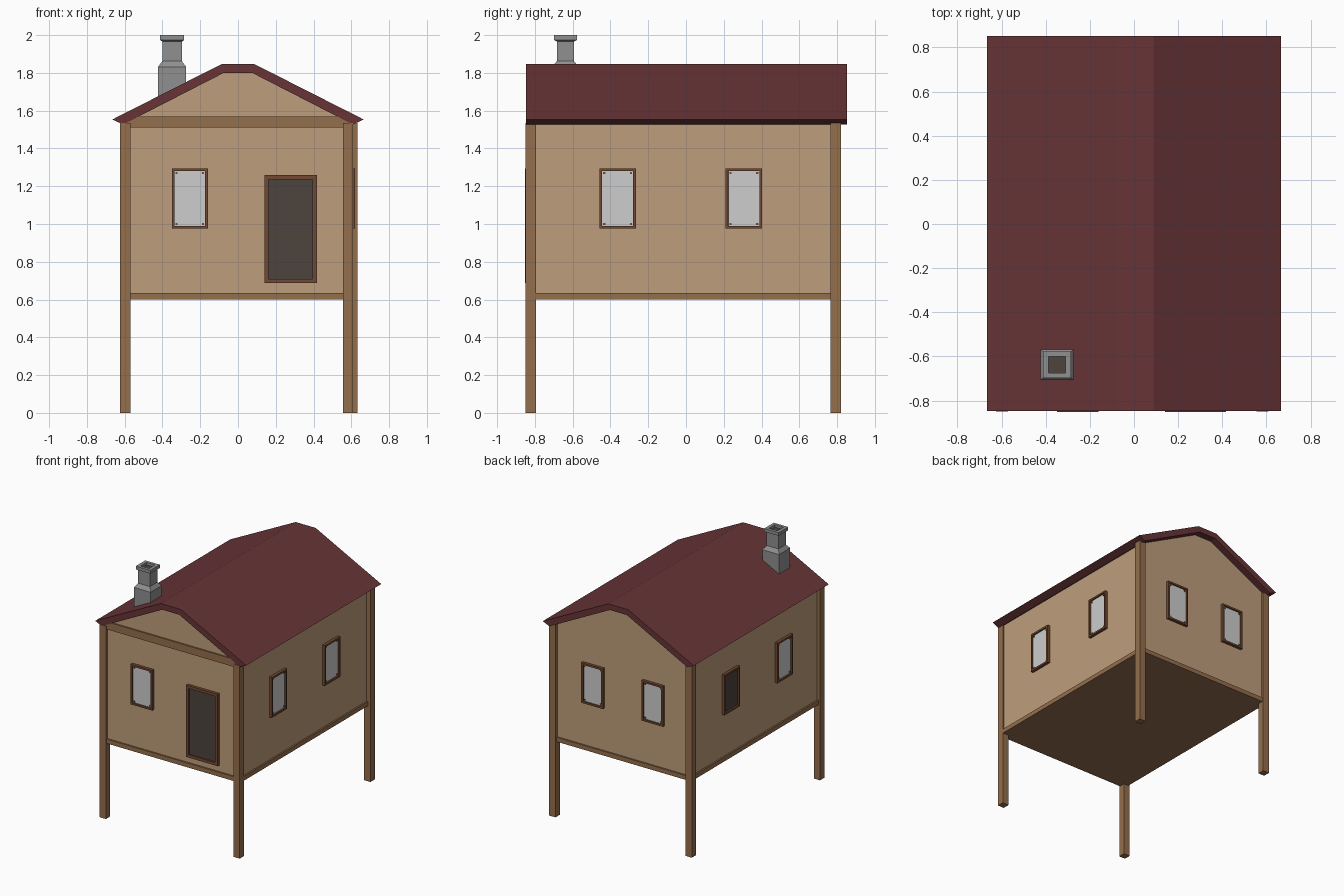
import bpy, bmesh, math
from mathutils import Matrix, Vector

if "Cube" in bpy.data.objects:
    bpy.data.objects.remove(bpy.data.objects["Cube"])


def mat(name, r, g, b):
    lin = lambda c: ((c / 255 + 0.055) / 1.055) ** 2.4 if c > 10 else c / 255 / 12.92
    m = bpy.data.materials.new(name)
    m.diffuse_color = (lin(r), lin(g), lin(b), 1)
    m.use_nodes = True
    m.node_tree.nodes["Principled BSDF"].inputs["Base Color"].default_value = m.diffuse_color
    return m


WALL = mat("tan wall", 190, 157, 123)
BEAM = mat("brown timber", 148, 110, 77)
FRAME = mat("dark brown frame", 115, 73, 49)
GLASS = mat("pale glass", 205, 205, 205)
DARK = mat("dark panel", 77, 67, 61)
ROOF = mat("dark red roof", 103, 52, 54)
STONE = mat("grey chimney", 144, 144, 144)


def finish(name, bm, *mats):
    me = bpy.data.meshes.new(name)
    bm.to_mesh(me)
    bm.free()
    ob = bpy.data.objects.new(name, me)
    bpy.context.collection.objects.link(ob)
    for m in mats:
        me.materials.append(m)
    return ob


def add_box(bm, x0, x1, y0, y1, z0, z1):
    m = Matrix.Translation(((x0 + x1) / 2, (y0 + y1) / 2, (z0 + z1) / 2))
    m = m @ Matrix.Diagonal((x1 - x0, y1 - y0, z1 - z0, 1))
    return bmesh.ops.create_cube(bm, size=1, matrix=m)["verts"]


def box(name, m, *dims):
    bm = bmesh.new()
    add_box(bm, *dims)
    return finish(name, bm, m)


def extrude_profile(name, m, pts, y0, y1):
    bm = bmesh.new()
    f = bm.faces.new([bm.verts.new((x, y0, z)) for x, z in pts])
    r = bmesh.ops.extrude_face_region(bm, geom=[f])
    vs = [v for v in r["geom"] if isinstance(v, bmesh.types.BMVert)]
    bmesh.ops.translate(bm, vec=(0, y1 - y0, 0), verts=vs)
    bmesh.ops.recalc_face_normals(bm, faces=bm.faces)
    return finish(name, bm, m)


def opening(name, loc, angle, w, h, panel, rim, corners=True):
    """Framed window or door; local -y points out of the wall."""
    bm = bmesh.new()
    add_box(bm, -w / 2, w / 2, -0.023, 0.01, -h / 2, h / 2)
    bm.normal_update()
    front = min(bm.faces, key=lambda f: f.calc_center_median().y)
    bmesh.ops.inset_individual(bm, faces=[front], thickness=rim)
    bmesh.ops.inset_individual(bm, faces=[front], thickness=0.0001)
    bmesh.ops.translate(bm, vec=(0, 0.012, 0), verts=front.verts[:])
    front.material_index = 1
    if corners:  # small corner blocks over the glass
        c = 0.011
        for sx in (-1, 1):
            for sz in (-1, 1):
                x, z = sx * (w / 2 - rim - c / 2), sz * (h / 2 - rim - c / 2)
                add_box(bm, x - c / 2, x + c / 2, -0.016, -0.005, z - c / 2, z + c / 2)
    bm.transform(Matrix.Translation(loc) @ Matrix.Rotation(math.radians(angle), 4, 'Z'))
    return finish(name, bm, FRAME, panel)


# house body with gables
XL, XR, YF, YB = -0.6, 0.597, -0.83, 0.797
extrude_profile("walls", WALL, [(XL, 0.61), (XR, 0.61), (XR, 1.54), (0.075, 1.81),
                                (-0.075, 1.81), (XL, 1.54)], YF, YB)

# floor frame and gable beam
box("floor_frame", BEAM, XL - 0.012, XR + 0.012, YF - 0.012, YB + 0.012, 0.60, 0.635)
box("gable_beam", BEAM, -0.59, 0.59, -0.842, -0.82, 1.51, 1.57)

# corner posts
for name, x, y in (("front_left_post", -0.625, -0.85), ("front_right_post", 0.555, -0.85),
                   ("back_left_post", -0.625, 0.765), ("back_right_post", 0.577, 0.765)):
    box(name, BEAM, x, x + 0.055, y, y + 0.055, 0, 1.536)

# roof shell with flat ridge
outer = [(-0.666, 1.553), (-0.088, 1.846), (0.088, 1.846), (0.666, 1.553)]
inner = [(0.608, 1.527), (0.075, 1.8), (-0.075, 1.8), (-0.608, 1.527)]
extrude_profile("roof", ROOF, outer + inner, -0.847, 0.853)

# windows and door
WZ = 1.135
opening("front_window", (-0.255, YF, WZ), 0, 0.19, 0.32, GLASS, 0.02)
opening("door", (0.279, YF, 0.973), 0, 0.278, 0.573, DARK, 0.032, False)
for label, y, left in (("front", -0.362, GLASS), ("back", 0.306, DARK)):
    opening("right_window_" + label, (XR, y, WZ), 90, 0.193, 0.32, GLASS, 0.02)
    opening("left_window_" + label, (XL, y, WZ), -90, 0.193, 0.32, left, 0.02)
for label, x in (("left", -0.275), ("right", 0.255)):
    opening("back_window_" + label, (x, YB, WZ), 180, 0.19, 0.32, GLASS, 0.02)

# chimney: stacked square rings with a sunken flue
CX, CY = -0.349, -0.638
rings = [(0.074, 0.070, 1.63), (0.074, 0.070, 1.832), (0.052, 0.046, 1.862),
         (0.052, 0.046, 1.966), (0.064, 0.060, 1.974), (0.064, 0.060, 2.0),
         (0.038, 0.037, 2.0), (0.038, 0.037, 1.98)]
bm = bmesh.new()
loops = [[bm.verts.new((CX + sx * a, CY + sy * b, z))
          for sx, sy in ((-1, -1), (1, -1), (1, 1), (-1, 1))] for a, b, z in rings]
for lo, hi in zip(loops, loops[1:]):
    for i in range(4):
        j = (i + 1) % 4
        bm.faces.new((lo[i], lo[j], hi[j], hi[i]))
bm.faces.new(loops[0][::-1])
bm.faces.new(loops[-1]).material_index = 1
# base bottom follows the roof slope
for v in loops[0]:
    v.co.z = 1.846 + (v.co.x + 0.088) * 0.507 - 0.02
finish("chimney", bm, STONE, DARK)
